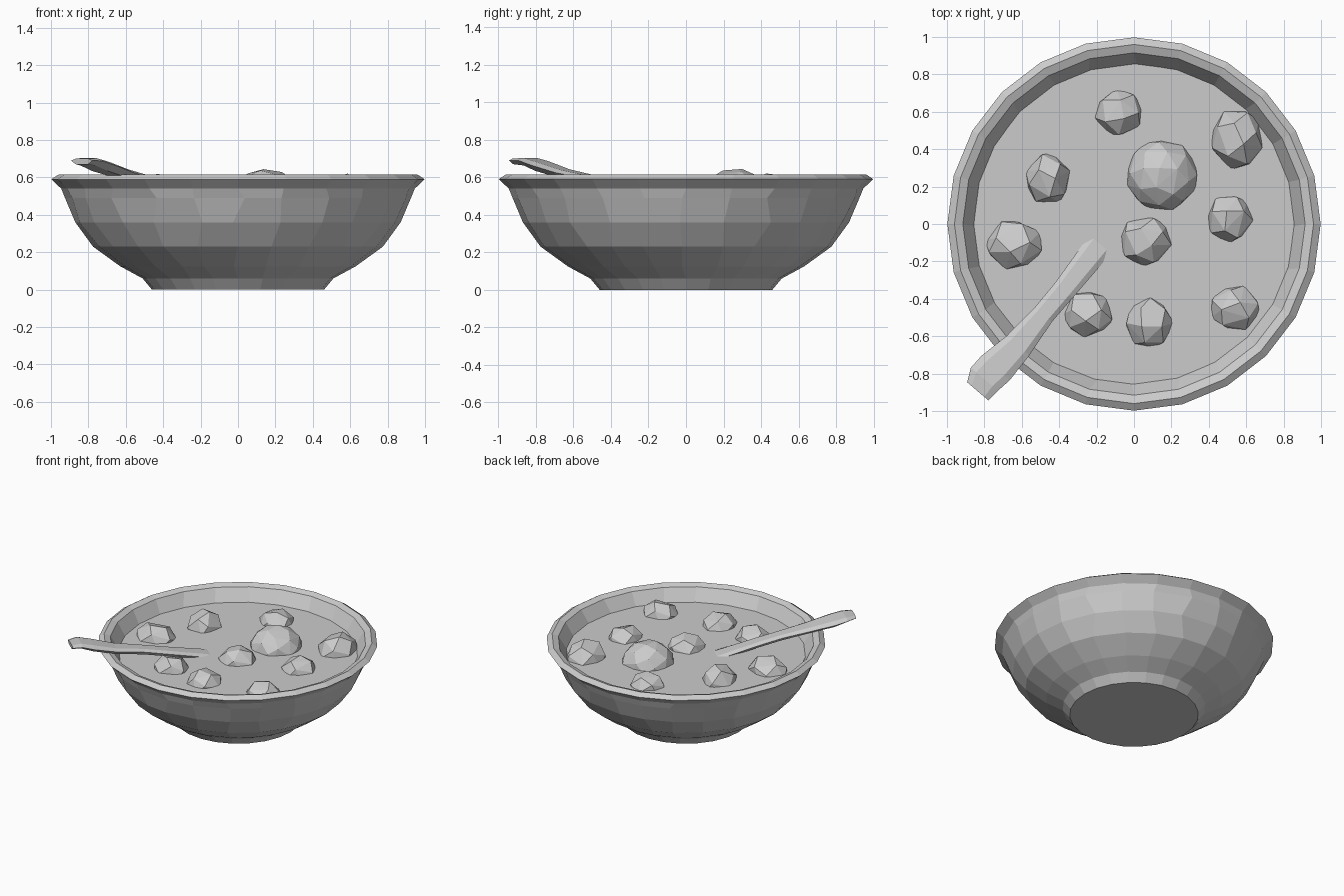
import bpy, bmesh, math, random
from mathutils import Vector

if "Cube" in bpy.data.objects:
    bpy.data.objects.remove(bpy.data.objects["Cube"])

random.seed(4)


def make_object(name, bm):
    bmesh.ops.recalc_face_normals(bm, faces=bm.faces)
    mesh = bpy.data.meshes.new(name)
    bm.to_mesh(mesh)
    bm.free()
    obj = bpy.data.objects.new(name, mesh)
    bpy.context.collection.objects.link(obj)
    return obj


def loft(name, rings):
    """Skin a list of closed point rings and cap both ends."""
    bm = bmesh.new()
    rows = [[bm.verts.new(p) for p in ring] for ring in rings]
    for a, b in zip(rows, rows[1:]):
        n = len(a)
        for i in range(n):
            j = (i + 1) % n
            bm.faces.new((a[i], a[j], b[j], b[i]))
    bm.faces.new(rows[0])
    bm.faces.new(rows[-1])
    return make_object(name, bm)


def circle(r, z, sides=24, wobble=0.0):
    ring = []
    for i in range(sides):
        a = 2 * math.pi * i / sides + random.uniform(-wobble, wobble)
        ring.append((r * math.cos(a), r * math.sin(a), z))
    return ring


# Bowl: foot, outer wall, flared rim, inner wall
profile = [(0.46, 0.0), (0.51, 0.06), (0.63, 0.125), (0.775, 0.23), (0.87, 0.36),
           (0.925, 0.49), (0.945, 0.54), (0.998, 0.59), (0.96, 0.615), (0.915, 0.598),
           (0.85, 0.49), (0.78, 0.36), (0.6, 0.19), (0.4, 0.1)]
loft("bowl", [circle(r, z, 24, 0.04 if 0.1 < z < 0.5 else 0.0) for r, z in profile])

# Soup surface
bm = bmesh.new()
bm.faces.new([bm.verts.new(p) for p in circle(0.857, 0.503)])
make_object("soup", bm)


# Faceted food chunks, half sunk in the soup
def chunk(name, x, y, rx, ry, top, points):
    bm = bmesh.new()
    rz = top - 0.48
    spin = random.uniform(0, 6.28)
    for i in range(points):
        h = 1 - 2 * (i + 0.5) / points
        a = spin + i * 2.39996 + random.uniform(-0.12, 0.12)
        s = math.sqrt(1 - h * h)
        bm.verts.new((x + rx * s * math.cos(a), y + ry * s * math.sin(a), 0.48 + rz * h * 1.05))
    hull = bmesh.ops.convex_hull(bm, input=bm.verts)
    return make_object(name, bm)


chunks = [(0.15, 0.26, 0.195, 0.195, 0.64, 44),
          (-0.08, 0.595, 0.135, 0.13, 0.59, 20),
          (0.55, 0.455, 0.145, 0.17, 0.62, 22),
          (-0.46, 0.24, 0.125, 0.145, 0.62, 20),
          (0.51, 0.03, 0.13, 0.135, 0.59, 20),
          (0.06, -0.09, 0.145, 0.14, 0.595, 22),
          (-0.64, -0.11, 0.16, 0.14, 0.60, 20),
          (-0.245, -0.48, 0.14, 0.13, 0.595, 20),
          (0.08, -0.53, 0.135, 0.14, 0.59, 20),
          (0.54, -0.45, 0.14, 0.13, 0.59, 20)]
for i, c in enumerate(chunks):
    chunk(f"food_chunk_{i + 1}", *c)

# Spoon handle leaning over the rim: x, y, top z, half width, thickness
stations = [(-0.835, -0.895, 0.70, 0.075, 0.03), (-0.80, -0.83, 0.703, 0.095, 0.04),
            (-0.74, -0.77, 0.685, 0.10, 0.05), (-0.62, -0.65, 0.642, 0.08, 0.045),
            (-0.485, -0.485, 0.605, 0.06, 0.045), (-0.375, -0.355, 0.57, 0.062, 0.045),
            (-0.19, -0.12, 0.507, 0.075, 0.04), (-0.12, -0.03, 0.475, 0.08, 0.03)]
side = Vector((-0.76, 0.65, 0))
rings = []
for x, y, z, w, t in stations:
    c = Vector((x, y, z))
    section = [(-1, -0.35), (-0.6, 0), (0.6, 0), (1, -0.35), (0.55, -1), (-0.55, -1)]
    rings.append([c + side * (w * u) + Vector((0, 0, t * v)) for u, v in section])
loft("spoon", rings)
